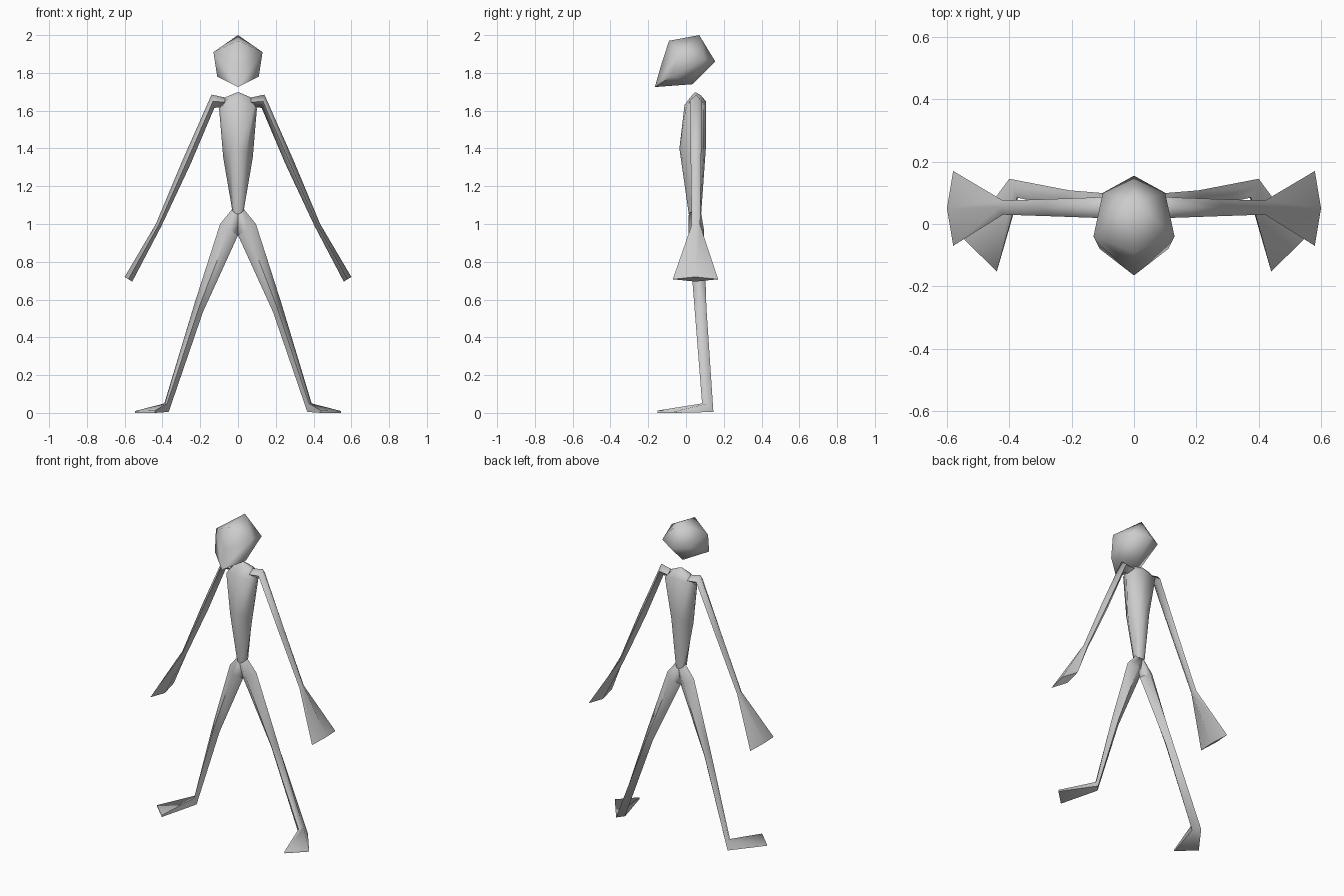
import bpy, bmesh, math

cube = bpy.data.objects.get("Cube")
if cube:
    bpy.data.objects.remove(cube, do_unlink=True)

grey = bpy.data.materials.new("plain grey")
grey.use_nodes = True
tone = (0.6, 0.6, 0.6, 1)
grey.diffuse_color = tone
grey.node_tree.nodes["Principled BSDF"].inputs["Base Color"].default_value = tone


def finish(name, bm):
    """Clean the mesh, shade it and add it to the scene."""
    bmesh.ops.remove_doubles(bm, verts=bm.verts, dist=0.0005)
    bmesh.ops.recalc_face_normals(bm, faces=bm.faces)
    for face in bm.faces:
        face.smooth = True
    mesh = bpy.data.meshes.new(name)
    bm.to_mesh(mesh)
    bm.free()
    mesh.materials.append(grey)
    obj = bpy.data.objects.new(name, mesh)
    bpy.context.collection.objects.link(obj)
    bpy.ops.object.select_all(action="DESELECT")
    obj.select_set(True)
    bpy.context.view_layer.objects.active = obj
    bpy.ops.object.shade_smooth_by_angle(angle=math.radians(80))


def loft(name, rings, side=1):
    """Skin a row of rings and cap both ends."""
    bm = bmesh.new()
    rows = [[bm.verts.new((side * x, y, z)) for x, y, z in r] for r in rings]
    for a, b in zip(rows, rows[1:]):
        n = len(a)
        for i in range(n):
            j = (i + 1) % n
            bm.faces.new((a[i], a[j], b[j], b[i]))
    bm.faces.new(rows[0])
    bm.faces.new(rows[-1])
    finish(name, bm)


def diamond(outer, inner, front, back):
    """Limb section: outer edge, front edge, inner edge, back edge."""
    mx, mz = [(a + b) / 2 for a, b in zip(outer, inner)]
    my = (front + back) / 2
    return [(outer[0], my, outer[1]), (mx, front, mz),
            (inner[0], my, inner[1]), (mx, back, mz)]


def section(width, corner, front, back, z_front, z_side, z_back):
    """Torso section: eight points round the body."""
    mid = (front + back) / 2
    inset = (back - front) * 0.08
    zf, zb = (z_front + z_side) / 2, (z_back + z_side) / 2
    half = [(0, front, z_front), (corner, front + inset, zf), (width, mid, z_side),
            (corner, back - inset, zb), (0, back, z_back)]
    return half + [(-x, y, z) for x, y, z in half[3:0:-1]]


# Head: a faceted hull, detached from the neck
bm = bmesh.new()
profile = [(0.07, 2.0), (-0.09, 1.97), (-0.132, 1.84), (-0.165, 1.725),
           (0.035, 1.74), (0.155, 1.86)]
for y, z in profile:
    bm.verts.new((0, y, z))
for x, y, z in [(0.13, -0.04, 1.91), (0.11, -0.08, 1.78), (0.1, 0.1, 1.87)]:
    for s in (1, -1):
        bm.verts.new((s * x, y, z))
bmesh.ops.convex_hull(bm, input=bm.verts)
finish("head", bm)

# Torso: waist, chest, shoulder line and neck stub
loft("torso", [
    section(0.03, 0.02, 0.015, 0.08, 1.05, 1.07, 1.05),
    section(0.078, 0.04, -0.035, 0.105, 1.40, 1.35, 1.40),
    section(0.1, 0.085, -0.008, 0.105, 1.63, 1.61, 1.65),
    section(0.08, 0.05, 0.03, 0.08, 1.68, 1.665, 1.68),
    section(0.01, 0.005, 0.045, 0.055, 1.695, 1.695, 1.695),
])

for label, side in (("left", 1), ("right", -1)):
    # Arm: shoulder, elbow, wrist and flared hand
    loft(label + "_arm", [
        diamond((0.07, 1.67), (0.07, 1.62), 0.015, 0.09),
        diamond((0.14, 1.685), (0.125, 1.615), 0.02, 0.085),
        diamond((0.295, 1.335), (0.25, 1.32), 0.025, 0.08),
        diamond((0.435, 1.0), (0.405, 0.99), 0.03, 0.075),
        diamond((0.60, 0.72), (0.56, 0.695), -0.07, 0.17),
    ], side)

    # Leg: waist, hip, knee, ankle and splayed wedge foot
    waist = [(0.03, 0.05, 1.08), (0, 0.015, 1.06), (0, 0.05, 0.94), (0, 0.08, 1.06)]
    ankle = [(0.39, 0.115, 0.05), (0.375, 0.085, 0.05),
             (0.367, 0.1, 0.005), (0.40, 0.145, 0.005)]
    toe = [(0.545, -0.05, 0.01), (0.44, -0.152, 0.012),
           (0.44, -0.152, 0), (0.545, -0.05, 0)]
    loft(label + "_leg", [
        waist,
        diamond((0.095, 1.0), (0, 0.94), 0.012, 0.095),
        diamond((0.23, 0.58), (0.185, 0.535), 0.045, 0.108),
        ankle, toe,
    ], side)
